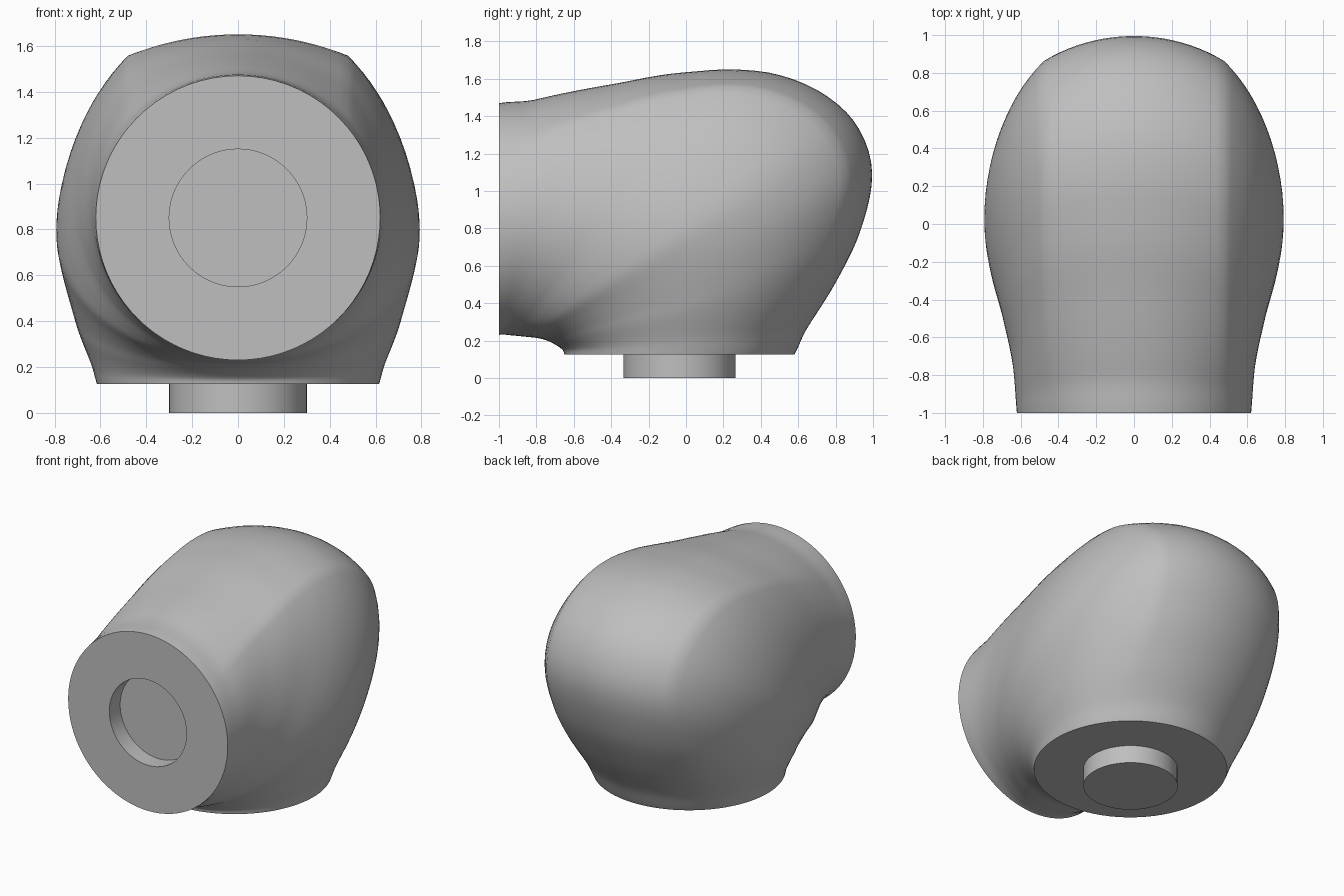
import bpy
import bmesh
import math
from math import sin, cos, asin, acos, sqrt, atan2, degrees, radians
from mathutils import Vector

default_cube = bpy.data.objects.get("Cube")
if default_cube:
    bpy.data.objects.remove(default_cube, do_unlink=True)

# Material
grey = bpy.data.materials.new("plain_grey")
grey.use_nodes = True
colour = (0.52, 0.52, 0.52, 1)
grey.diffuse_color = colour
grey.node_tree.nodes["Principled BSDF"].inputs["Base Color"].default_value = colour

# The section planes all turn about this line, where the two end planes meet
HINGE_Y, HINGE_Z = -1.0, 0.125
CREASE_X = 0.48
PEG_RADIUS, PEG_DEPTH = 0.3, 0.12
STEPS = 60


def smooth_curve(keys):
    """Return a smooth function through the (angle, value) keys."""
    keys = sorted(keys)

    def slope(i):
        a, b = keys[max(i - 1, 0)], keys[min(i + 1, len(keys) - 1)]
        return (b[1] - a[1]) / (b[0] - a[0])

    def value(x):
        i = 0
        while i < len(keys) - 2 and x > keys[i + 1][0]:
            i += 1
        (x0, y0), (x1, y1) = keys[i], keys[i + 1]
        span = x1 - x0
        t = min(max((x - x0) / span, 0), 1)
        blend = t * t * (3 - 2 * t)
        return (y0 + (y1 - y0) * blend
                + span * t * (1 - t) * ((1 - t) * slope(i) - t * slope(i + 1)))
    return value


def polar(points):
    """Turn side outline points into (angle, distance) about the hinge."""
    return [(degrees(atan2(z - HINGE_Z, y - HINGE_Y)),
             math.hypot(y - HINGE_Y, z - HINGE_Z)) for y, z in points]


# Side outlines, half width and height of the rounded back, by sweep angle
outer = smooth_curve(polar([
    (0.58, HINGE_Z), (0.65, 0.27), (0.8, 0.51), (0.93, 0.78), (0.995, 1.1),
    (0.92, 1.34), (0.75, 1.51), (0.5, 1.62), (0.25, 1.65), (0, 1.635),
    (-0.4, 1.57), (-0.8, 1.49), (-1, 1.47)]))
inner = smooth_curve(polar([
    (-0.65, HINGE_Z), (-0.66, 0.15), (-0.72, 0.19), (-0.85, 0.22),
    (-0.93, 0.228), (-1, 0.23)]))
width = smooth_curve([(0, 0.615), (5, 0.64), (15, 0.71), (31, 0.79),
                      (40, 0.775), (55, 0.7), (70, 0.645), (90, 0.62)])
back_rise = smooth_curve([(0, 0.2305), (12, 0.19), (30, 0.14), (50, 0.12),
                          (70, 0.17), (90, 0.228)])


def section(angle):
    """One closed cross-section: arc back, elliptical sides and inner half."""
    far, near, half, rise = outer(angle), inner(angle), width(angle), back_rise(angle)
    middle = (far + near) / 2
    radius = (CREASE_X ** 2 + rise ** 2) / (2 * rise)
    sweep = asin(CREASE_X / radius)
    start = acos(CREASE_X / half)
    reach = (far - rise - middle) / sin(start)
    pts = []
    for i in range(10):
        a = sweep * i / 10
        pts.append((radius * sin(a), far - radius * (1 - cos(a))))
    for i in range(14):
        a = start * (1 - i / 14)
        pts.append((half * cos(a), middle + reach * sin(a)))
    for i in range(21):
        a = math.pi / 2 * i / 20
        pts.append((half * cos(a), middle - (middle - near) * sin(a)))
    pts[-1] = (0, near)
    pts += [(-x, d) for x, d in pts[-2:0:-1]]
    tilt = radians(angle)
    return [Vector((x, HINGE_Y + d * cos(tilt), HINGE_Z + d * sin(tilt)))
            for x, d in pts]


def finish(obj):
    obj.data.materials.append(grey)
    bpy.ops.object.select_all(action="DESELECT")
    obj.select_set(True)
    bpy.context.view_layer.objects.active = obj
    bpy.ops.object.shade_smooth_by_angle(angle=radians(35))


# Elbow body: sections swept from the bottom face to the front face
rings = [section(90 * (i / STEPS) ** 1.3) for i in range(STEPS + 1)]

# Round socket sunk into the front face
face_centre = Vector((0, HINGE_Y, 0.85))
rim = [face_centre + (p - face_centre).normalized() * PEG_RADIUS for p in rings[-1]]
rings += [rim, [p + Vector((0, PEG_DEPTH, 0)) for p in rim]]

bm = bmesh.new()
loops = [[bm.verts.new(p) for p in ring] for ring in rings]
count = len(loops[0])
for low, high in zip(loops, loops[1:]):
    for i in range(count):
        j = (i + 1) % count
        bm.faces.new((low[i], low[j], high[j], high[i]))
bm.faces.new(loops[0])
bm.faces.new(loops[-1])
bmesh.ops.recalc_face_normals(bm, faces=bm.faces)
mesh = bpy.data.meshes.new("elbow_body")
bm.to_mesh(mesh)
bm.free()
body = bpy.data.objects.new("elbow_body", mesh)
bpy.context.collection.objects.link(body)
finish(body)

# Peg under the bottom face
bpy.ops.mesh.primitive_cylinder_add(vertices=64, radius=PEG_RADIUS, depth=HINGE_Z,
                                    location=(0, -0.035, HINGE_Z / 2))
peg = bpy.context.object
peg.name = "bottom_peg"
finish(peg)
